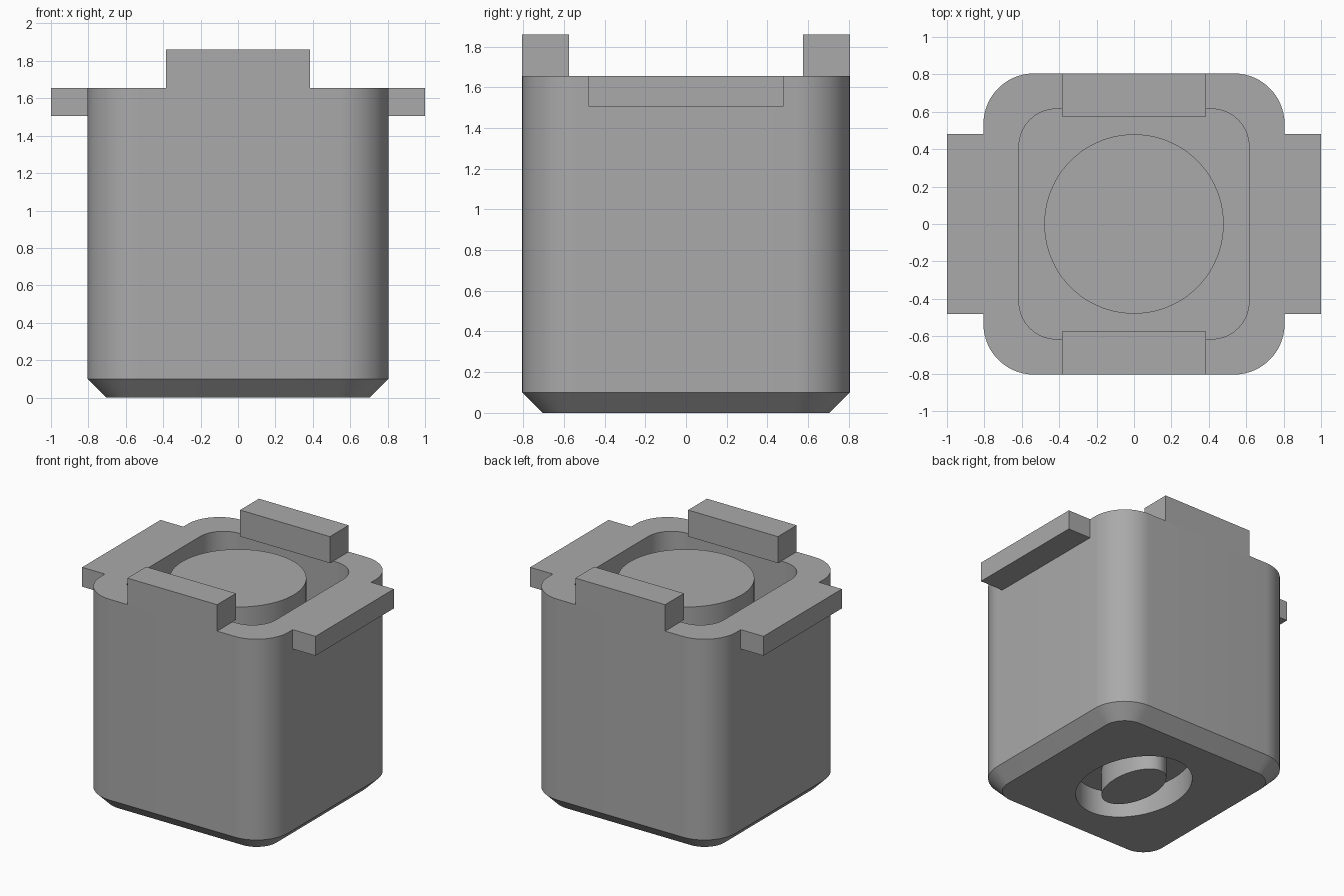
import bpy, bmesh
from math import sin, cos, pi, radians

cube = bpy.data.objects.get("Cube")
if cube:
    bpy.data.objects.remove(cube, do_unlink=True)

grey = bpy.data.materials.new("plain grey")
grey.use_nodes = True
GREY = (0.4, 0.4, 0.4, 1)
grey.diffuse_color = GREY
grey.node_tree.nodes["Principled BSDF"].inputs["Base Color"].default_value = GREY

STEPS = 16            # points per rounded corner
HALF, RIM = 0.805, 1.655
POCKET_FLOOR, GROOVE_TOP = 0.85, 0.2


def rounded(half, radius):
    """Rounded square outline, counter-clockwise."""
    c = half - radius
    pts = []
    for k in range(4):
        mid = pi / 4 + k * pi / 2
        cx = c if cos(mid) > 0 else -c
        cy = c if sin(mid) > 0 else -c
        for i in range(STEPS):
            a = k * pi / 2 + i / (STEPS - 1) * pi / 2
            pts.append((cx + radius * cos(a), cy + radius * sin(a)))
    return pts


def ellipse(rx, ry):
    n = 4 * STEPS
    return [(rx * cos((j + 0.5) * 2 * pi / n), ry * sin((j + 0.5) * 2 * pi / n))
            for j in range(n)]


def finish(bm, name):
    bmesh.ops.recalc_face_normals(bm, faces=bm.faces)
    mesh = bpy.data.meshes.new(name)
    bm.to_mesh(mesh)
    bm.free()
    mesh.materials.append(grey)
    obj = bpy.data.objects.new(name, mesh)
    bpy.context.collection.objects.link(obj)
    return obj


def loft(name, sections):
    """Closed solid through outlines given as (outline, height)."""
    bm = bmesh.new()
    rings = [[bm.verts.new((x, y, z)) for x, y in pts] for pts, z in sections]
    for a, b in zip(rings, rings[1:]):
        for i in range(len(a)):
            j = (i + 1) % len(a)
            bm.faces.new((a[i], a[j], b[j], b[i]))
    bm.faces.new(rings[0])
    bm.faces.new(rings[-1])
    return finish(bm, name)


def box(name, low, high):
    bm = bmesh.new()
    bmesh.ops.create_cube(bm, size=1)
    for v in bm.verts:
        for i in range(3):
            v.co[i] = high[i] if v.co[i] > 0 else low[i]
    return finish(bm, name)


# Body: centre post, pocket, rim, outer wall, chamfered base, oval ring groove
post, pocket = ellipse(0.48, 0.48), rounded(0.615, 0.2)
wall, base = rounded(HALF, 0.27), rounded(HALF - 0.1, 0.17)
groove, boss = ellipse(0.36, 0.47), ellipse(0.17, 0.29)
body = loft("body", [
    (post, RIM), (post, POCKET_FLOOR), (pocket, POCKET_FLOOR), (pocket, RIM),
    (wall, RIM), (wall, 0.1), (base, 0),
    (groove, 0), (groove, GROOVE_TOP), (boss, GROOVE_TOP), (boss, 0)])
bpy.ops.object.select_all(action='DESELECT')
body.select_set(True)
bpy.context.view_layer.objects.active = body
bpy.ops.object.shade_smooth_by_angle(angle=radians(30))

# Side tabs and raised end blocks, one per side
for side, tab_name, block_name in ((1, "left_tab", "back_block"),
                                   (-1, "right_tab", "front_block")):
    x = sorted((side * HALF, side * 1.0))
    box(tab_name, (x[0], -0.48, 1.505), (x[1], 0.48, RIM))
    y = sorted((side * 0.575, side * HALF))
    box(block_name, (-0.385, y[0], RIM), (0.385, y[1], 1.86))
